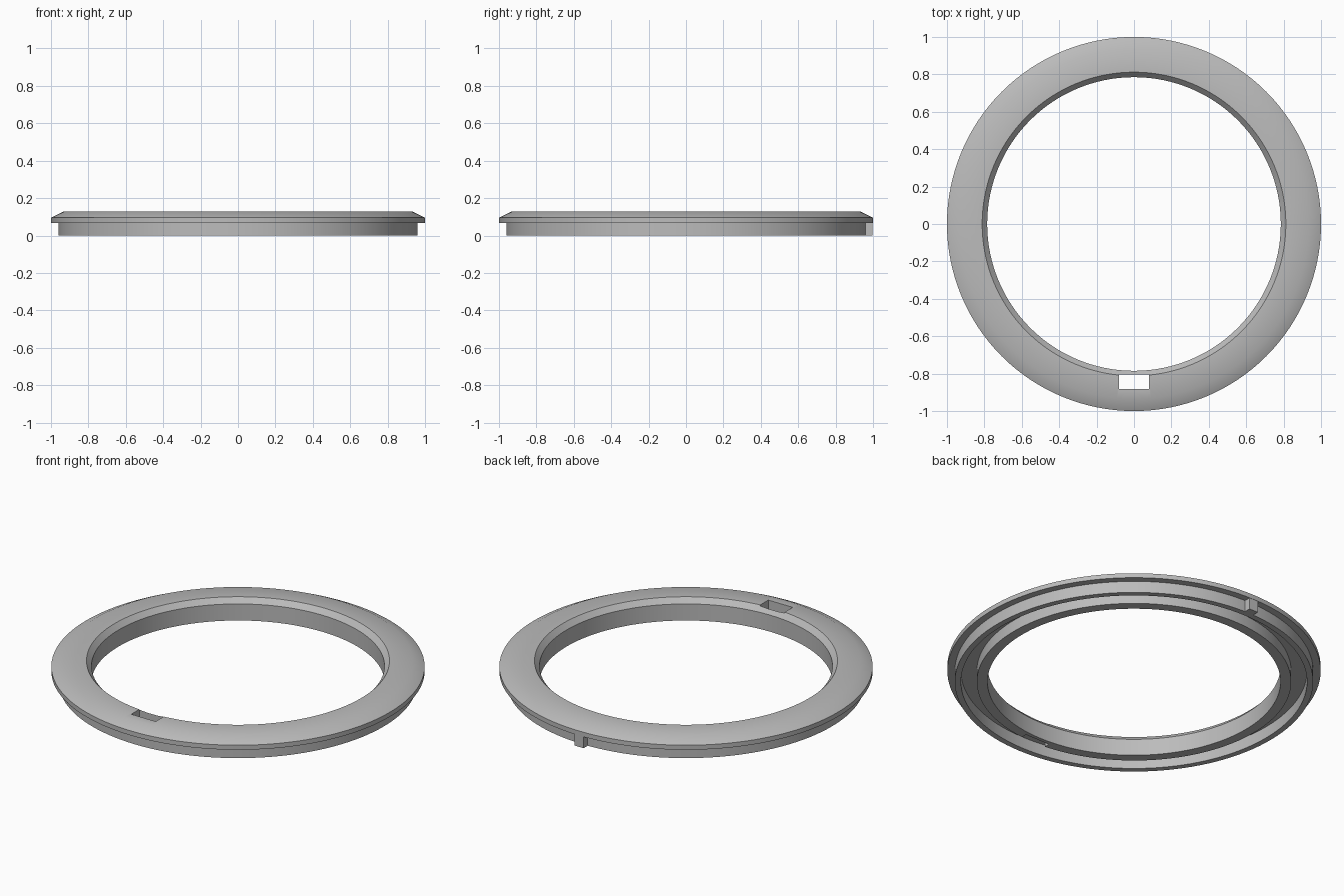
import bpy, bmesh, math

if "Cube" in bpy.data.objects:
    bpy.data.objects.remove(bpy.data.objects["Cube"])

SEGMENTS = 128

grey = bpy.data.materials.new("plain grey")
grey.diffuse_color = (0.5, 0.5, 0.5, 1)
grey.use_nodes = True
grey.node_tree.nodes["Principled BSDF"].inputs["Base Color"].default_value = grey.diffuse_color


def box(name, lo, hi):
    """Axis-aligned box between two corners."""
    bm = bmesh.new()
    bmesh.ops.create_cube(bm, size=1)
    for v in bm.verts:
        v.co = [(a + b) / 2 + c * (b - a) for a, b, c in zip(lo, hi, v.co)]
    return finish(name, bm)


def finish(name, bm):
    bmesh.ops.recalc_face_normals(bm, faces=bm.faces)
    mesh = bpy.data.meshes.new(name)
    bm.to_mesh(mesh)
    bm.free()
    mesh.materials.append(grey)
    obj = bpy.data.objects.new(name, mesh)
    bpy.context.collection.objects.link(obj)
    return obj


def lathe(name, profile):
    """Closed (radius, height) profile revolved around z."""
    bm = bmesh.new()
    rings = []
    for i in range(SEGMENTS):
        a = 2 * math.pi * i / SEGMENTS
        rings.append([bm.verts.new((r * math.cos(a), r * math.sin(a), z)) for r, z in profile])
    n = len(profile)
    for i in range(SEGMENTS):
        p, q = rings[i], rings[(i + 1) % SEGMENTS]
        for j in range(n):
            k = (j + 1) % n
            bm.faces.new((p[j], q[j], q[k], p[k]))
    return finish(name, bm)


# Ring: bevelled flange on top, inner wall and outer skirt with a channel between
ring = lathe("bezel_ring", [
    (0.785, 0), (0.785, 0.098), (0.812, 0.128), (0.935, 0.128), (1, 0.095),
    (1, 0.068), (0.96, 0.068), (0.96, 0), (0.927, 0), (0.927, 0.068),
    (0.842, 0.068), (0.842, 0)])

# Rectangular slot through the front of the ring
cutter = box("slot_cutter", (-0.08, -0.883, -0.1), (0.08, -0.805, 0.3))
cutter.hide_render = True
cutter.hide_viewport = True
cut = ring.modifiers.new("slot", 'BOOLEAN')
cut.operation = 'DIFFERENCE'
cut.solver = 'EXACT'
cut.object = cutter

# Small locating key on the back of the skirt
box("locating_key", (-0.029, 0.945, 0), (0.029, 0.998, 0.075))

# Smooth shading with sharp edges kept
bpy.ops.object.select_all(action='DESELECT')
ring.select_set(True)
bpy.context.view_layer.objects.active = ring
bpy.ops.object.modifier_apply(modifier="slot")
bpy.ops.object.shade_smooth_by_angle(angle=math.radians(30))
